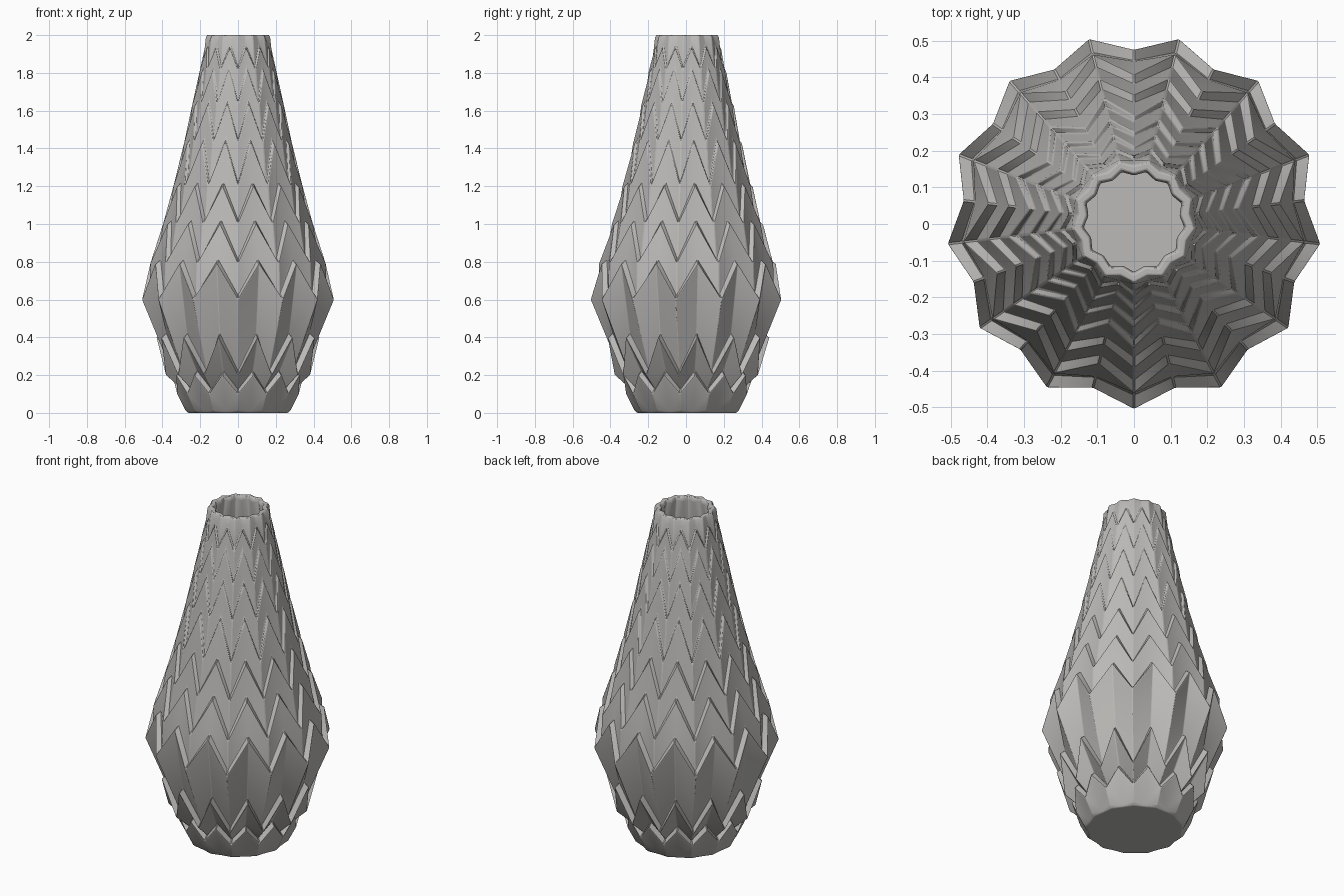
import bpy, bmesh, math

cube = bpy.data.objects.get("Cube")
if cube:
    bpy.data.objects.remove(cube, do_unlink=True)

FOLDS = 13
CENTRE_Y = 0.0075

clay = bpy.data.materials.new("warm grey ceramic")
clay.use_nodes = True
clay.diffuse_color = (0.5, 0.49, 0.475, 1)
clay.node_tree.nodes["Principled BSDF"].inputs["Base Color"].default_value = (0.5, 0.49, 0.475, 1)

bm = bmesh.new()


def ring(dip, tip):
    """Zigzag ring: (radius, height) at the ridge columns and at the leaf tips."""
    verts = []
    for i in range(2 * FOLDS):
        r, z = tip if i % 2 else dip
        a = -math.pi / 2 + i * math.pi / FOLDS
        verts.append(bm.verts.new((r * math.cos(a), r * math.sin(a) + CENTRE_Y, z)))
    return verts


def join(low, high):
    """Each panel is split from the upper ridge vertex to the lower tip vertex."""
    n = len(low)
    for i in range(n):
        j = (i + 1) % n
        if i % 2 == 0:
            bm.faces.new((low[i], low[j], high[i]))
            bm.faces.new((low[j], high[j], high[i]))
        else:
            bm.faces.new((low[i], low[j], high[j]))
            bm.faces.new((low[i], high[j], high[i]))


# Leaf rows from bottom to top: ridge and tip as (radius, height)
rows = [((0.325, 0.10), (0.35, 0.20)), ((0.385, 0.20), (0.435, 0.40))]
profile = [(0.512, 0.60), (0.468, 0.79), (0.40, 1.00), (0.345, 1.20),
           (0.288, 1.43), (0.245, 1.63), (0.205, 1.81), (0.178, 1.93)]
rows += list(zip(profile, profile[1:]))

# Outer shell: base, then every row with a narrow ledge tucked in above it
rings = [ring((0.265, 0), (0.255, 0)), ring((0.28, 0.012), (0.265, 0.012))]
for dip, tip in rows:
    rings.append(ring(dip, tip))
    rings.append(ring((dip[0] * 0.925, dip[1] + 0.025), (tip[0] * 0.935, tip[1] + 0.025)))

# Rim, inner wall and floor
rings.append(ring((0.172, 1.99), (0.155, 1.99)))
rings.append(ring((0.165, 2.0), (0.15, 2.0)))
rings.append(ring((0.145, 2.0), (0.13, 2.0)))
rings.append(ring((0.138, 1.98), (0.125, 1.98)))
for r, z in ((0.2, 1.6), (0.29, 1.2), (0.41, 0.75), (0.42, 0.6), (0.32, 0.3), (0.23, 0.04)):
    rings.append(ring((r, z), (r * 0.96, z)))

for low, high in zip(rings, rings[1:]):
    join(low, high)
bm.faces.new(rings[0][::-1])
bm.faces.new(rings[-1])
bmesh.ops.recalc_face_normals(bm, faces=bm.faces[:])

mesh = bpy.data.meshes.new("folded_vase")
bm.to_mesh(mesh)
bm.free()
mesh.materials.append(clay)
vase = bpy.data.objects.new("folded_vase", mesh)
bpy.context.collection.objects.link(vase)

# Soften the folds slightly
bevel = vase.modifiers.new("soft_folds", "BEVEL")
bevel.width = 0.004
bevel.segments = 2
bevel.limit_method = "ANGLE"
bevel.angle_limit = math.radians(25)

bpy.context.view_layer.objects.active = vase
vase.select_set(True)
bpy.ops.object.shade_smooth_by_angle(angle=math.radians(35))
